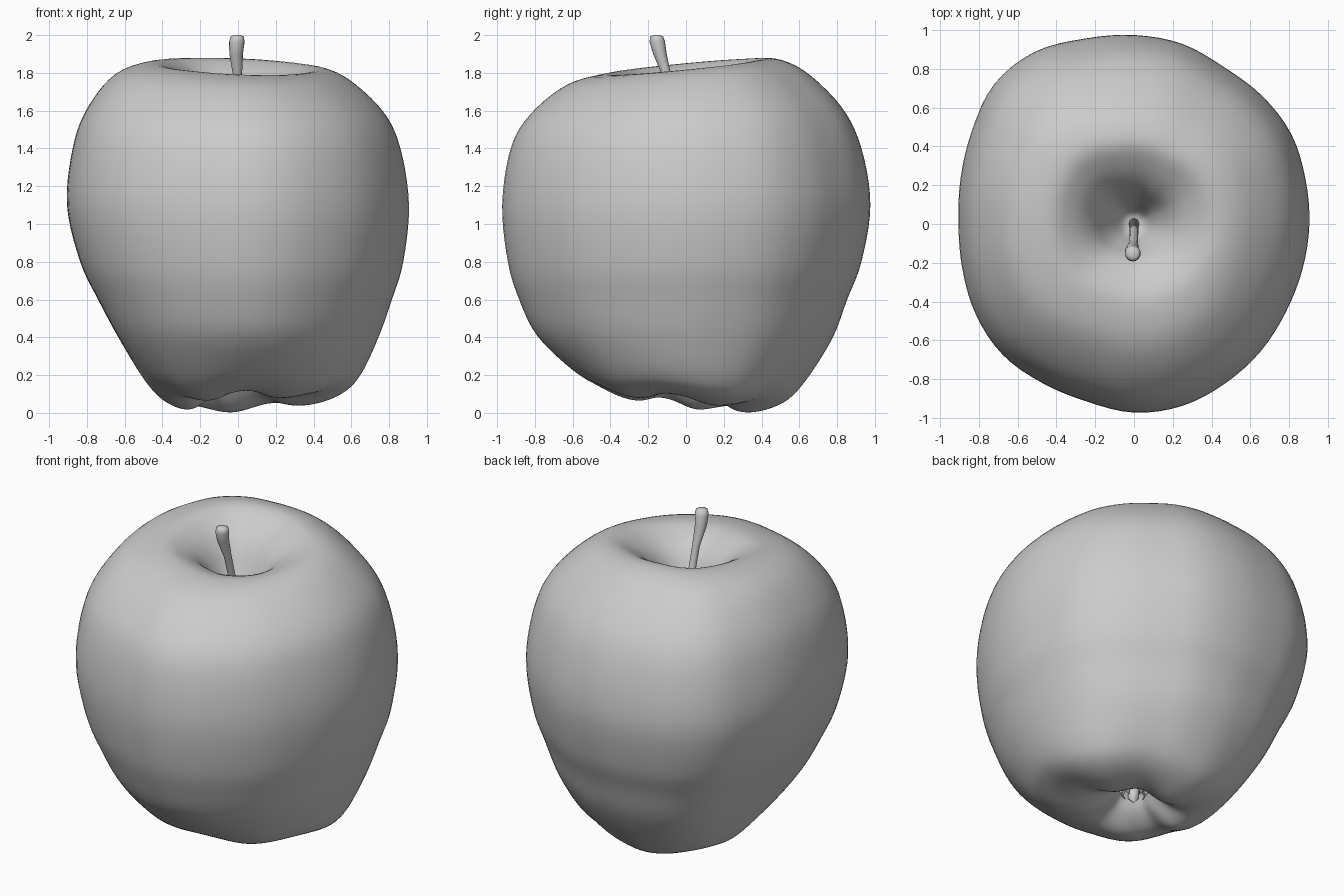
import bpy, math
from mathutils import Vector

if "Cube" in bpy.data.objects:
    bpy.data.objects.remove(bpy.data.objects["Cube"])

SEG, SUB = 96, 5

# Equator radius every 15 degrees, counter-clockwise from +x
EQ = [.905, .915, .935, .935, .933, .962, .975, .99, 1.025, 1.02, .965, .925,
      .905, .915, .94, .955, .945, .945, .97, .968, .945, .925, .905, .90]

# Rings: z, back-up tilt, lobe height, radius towards +x, +y, -x, -y
RINGS = [
    (1.42, 0, 0, .005, .005, .005, .005),
    (1.44, 0, 0, .06, .06, .06, .06),
    (1.56, .00, 0, .12, .12, .14, .11),
    (1.70, .015, 0, .20, .20, .22, .18),
    (1.79, .035, 0, .31, .31, .32, .28),
    (1.834, .046, 0, .44, .44, .45, .42),
    (1.775, .04, 0, .59, .62, .65, .63),
    (1.60, .02, 0, .77, .82, .80, .825),
    (1.40, 0, 0, .86, .925, .875, .93),
    (1.10, 0, 0, .905, .972, .905, .975),
    (.80, 0, 0, .875, .925, .835, .945),
    (.60, 0, 0, .815, .85, .74, .885),
    (.40, -.01, 0, .745, .77, .63, .79),
    (.20, -.03, .004, .655, .625, .495, .61),
    (.105, -.04, .010, .565, .51, .395, .48),
    (.062, -.042, .016, .42, .36, .29, .36),
    (.075, -.035, .022, .27, .24, .21, .26),
    (.14, -.02, .015, .15, .15, .13, .15),
    (.24, 0, 0, .07, .07, .07, .07),
    (.27, 0, 0, .005, .005, .005, .005),
]


def spline(p, q, r, s, t):
    return .5 * (2 * q + (r - p) * t + (2 * p - 5 * q + 4 * r - s) * t * t
                 + (3 * q - p - 3 * r + s) * t ** 3)


def equator(a):
    u = a / math.tau * 24
    i = int(u)
    return spline(*(EQ[(i + k) % 24] for k in (-1, 0, 1, 2)), u - i)


def ring_point(ring, a):
    z, tilt, lobe, xp, yp, xm, ym = ring
    c, s = math.cos(a), math.sin(a)
    rx = (xp if c > 0 else xm) / .905
    ry = (yp if s > 0 else ym) / .972
    wave = math.cos(5 * (a - math.radians(24)))
    r = equator(a) * (rx * c * c + ry * s * s) * (1 + 1.5 * lobe * wave)
    z += tilt * math.sin(a - math.radians(22)) - lobe * wave
    return Vector((r * c, r * s, max(z, 0)))


def make_mesh(name, verts, faces):
    me = bpy.data.meshes.new(name)
    me.from_pydata(verts, [], faces)
    ob = bpy.data.objects.new(name, me)
    bpy.context.collection.objects.link(ob)
    me.shade_smooth()
    return ob


# Apple body: rings splined from stem hollow, over the shoulders, into the base hollow
rows = []
n = len(RINGS)
angles = [math.tau * k / SEG for k in range(SEG)]
ctrl = [[ring_point(r, a) for a in angles] for r in RINGS]
for i in range(n - 1):
    quad = [ctrl[max(0, min(n - 1, i + k))] for k in (-1, 0, 1, 2)]
    for j in range(SUB):
        rows.append([spline(*(q[k] for q in quad), j / SUB) for k in range(SEG)])
rows.append(ctrl[-1])
verts = [v for row in rows for v in row]
for v in verts:
    v.z = max(v.z, 0)
faces = [(i * SEG + k, (i + 1) * SEG + k, (i + 1) * SEG + (k + 1) % SEG, i * SEG + (k + 1) % SEG)
         for i in range(len(rows) - 1) for k in range(SEG)]
last = (len(rows) - 1) * SEG
faces += [tuple(range(SEG)), tuple(reversed(range(last, last + SEG)))]
make_mesh("apple_body", verts, faces)

# Stem: leaning tube that flares towards the tip
PATH = [(0, .01, 1.40, .026), (0, -.05, 1.60, .022), (-.002, -.10, 1.78, .023),
        (-.01, -.138, 1.90, .036), (-.006, -.152, 1.965, .041), (-.004, -.155, 1.992, .035),
        (-.004, -.155, 2.0, .018)]
M = 16
sv = [(x + r * math.cos(math.tau * k / M), y + r * math.sin(math.tau * k / M), z)
      for x, y, z, r in PATH for k in range(M)]
sf = [(i * M + k, i * M + (k + 1) % M, (i + 1) * M + (k + 1) % M, (i + 1) * M + k)
      for i in range(len(PATH) - 1) for k in range(M)]
sf += [tuple(reversed(range(M))), tuple(range(len(sv) - M, len(sv)))]
make_mesh("stem", sv, sf)

# Dried sepals in the base hollow
for n_sepal in range(5):
    a = math.tau * n_sepal / 5 + .3
    d, t = Vector((math.cos(a), math.sin(a), 0)), Vector((-math.sin(a), math.cos(a), 0))
    outline = [(.05, -.03, .25), (.05, .03, .25), (.075, .03, .19), (.075, -.03, .19), (.05, 0, .15)]
    pts = [d * r + t * w + Vector((0, 0, z)) for r, w, z in outline]
    sepal = make_mesh(f"sepal_{n_sepal + 1}", pts, [(0, 1, 2, 3), (3, 2, 4)])
    mod = sepal.modifiers.new("thickness", 'SOLIDIFY')
    mod.thickness = .008
